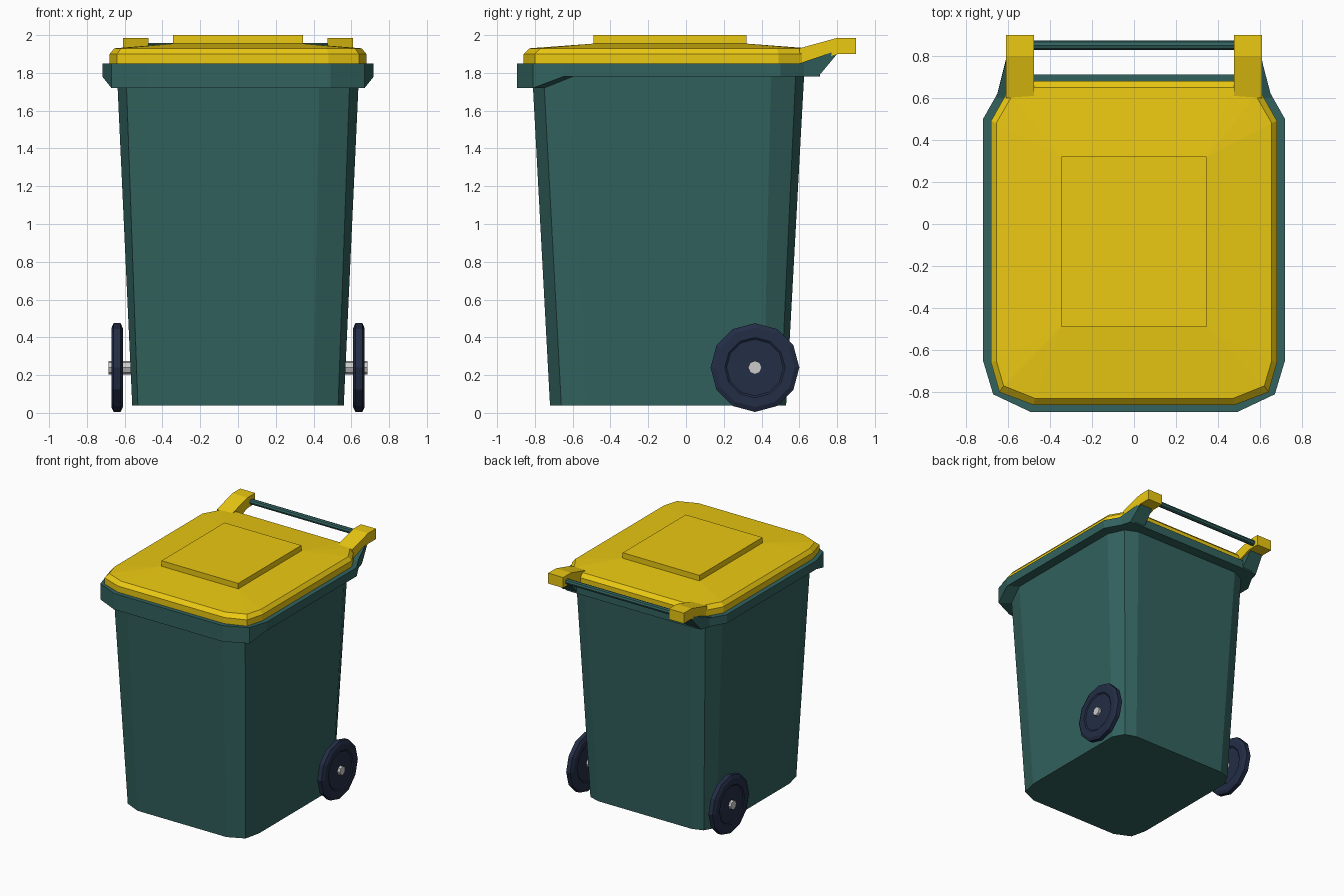
import bpy, bmesh, math

if "Cube" in bpy.data.objects:
    bpy.data.objects.remove(bpy.data.objects["Cube"])


def material(name, rgb):
    m = bpy.data.materials.new(name)
    m.diffuse_color = (*rgb, 1)
    m.use_nodes = True
    m.node_tree.nodes["Principled BSDF"].inputs["Base Color"].default_value = m.diffuse_color
    return m


GREEN = material("green_plastic", (0.032, 0.122, 0.112))
YELLOW = material("yellow_plastic", (0.83, 0.58, 0.006))
RUBBER = material("dark_rubber", (0.017, 0.026, 0.061))


def loft(name, rings, mat=None):
    """Skin equal-length rings of points and cap both ends."""
    bm = bmesh.new()
    vs = [[bm.verts.new(p) for p in ring] for ring in rings]
    n = len(rings[0])
    for a, b in zip(vs, vs[1:]):
        for i in range(n):
            j = (i + 1) % n
            bm.faces.new((a[i], a[j], b[j], b[i]))
    bm.faces.new(vs[0])
    bm.faces.new(vs[-1])
    bmesh.ops.remove_doubles(bm, verts=bm.verts, dist=1e-4)
    bmesh.ops.recalc_face_normals(bm, faces=bm.faces)
    me = bpy.data.meshes.new(name)
    bm.to_mesh(me)
    bm.free()
    ob = bpy.data.objects.new(name, me)
    bpy.context.collection.objects.link(ob)
    if mat:
        me.materials.append(mat)
    return ob


def outline(half, z):
    """Mirror a right-hand outline in x; z is one height or one per point."""
    zs = z if isinstance(z, list) else [z] * len(half)
    right = [(x, y, h) for (x, y), h in zip(half, zs)]
    return right + [(-x, y, h) for x, y, h in reversed(right)]


def prism(name, profile, x_in, x_out, side, mat):
    """Extrude a (y, z) profile in x; x_out may vary per point."""
    xo = x_out if isinstance(x_out, list) else [x_out] * len(profile)
    return loft(name, [[(side * x_in, y, z) for y, z in profile],
                       [(side * x, y, z) for x, (y, z) in zip(xo, profile)]], mat)


def turned(name, profile, y, z, sides, side, mat=None):
    """Rings of (x, radius) around an axis parallel to x."""
    return loft(name, [[(side * x, y + r * math.sin(math.tau * i / sides),
                         z + r * math.cos(math.tau * i / sides))
                        for i in range(sides)] for x, r in profile], mat)


# Tapered body with overhanging rim, deeper at the front
base = [(0.40, -0.72), (0.53, -0.66), (0.56, -0.53), (0.56, 0.41), (0.51, 0.50), (0.42, 0.53)]
neck = [(0.43, -0.81), (0.59, -0.75), (0.64, -0.60), (0.64, 0.45), (0.58, 0.58), (0.48, 0.625)]
rim = [(0.49, -0.895), (0.67, -0.81), (0.718, -0.65), (0.718, 0.50), (0.65, 0.62), (0.58, 0.71)]
skirt = [1.72, 1.72, 1.78, 1.78, 1.78, 1.78]
loft("bin_body", [outline(base, 0.04), outline(neck, skirt),
                  outline(rim, skirt), outline(rim, 1.85)], GREEN)

# Lid with bevelled edge and gently rising top
lid_low = [(0.48, -0.86), (0.64, -0.80), (0.68, -0.66), (0.68, 0.49), (0.59, 0.65), (0.47, 0.68)]
lid_top = [(0.47, -0.83), (0.62, -0.77), (0.655, -0.65), (0.655, 0.48), (0.58, 0.61), (0.47, 0.65)]
panel = [(0.345, -0.49)] * 3 + [(0.345, 0.32)] * 3
loft("lid", [outline(lid_low, 1.85), outline(lid_low, 1.90),
             outline(lid_top, 1.93), outline(panel, 1.955)], YELLOW)

# Raised panel on the lid
square = [(0.345, -0.49), (0.345, 0.32)]
loft("lid_panel", [outline(square, 1.945), outline(square, 2.0)], YELLOW)

# Hinge arms, brackets and wheels on both sides
arm = [(0.60, 1.86), (0.60, 1.93), (0.80, 1.985), (0.90, 1.985), (0.90, 1.90), (0.80, 1.90), (0.66, 1.85)]
bracket = [(0.60, 1.78), (0.70, 1.78), (0.80, 1.90), (0.79, 1.915), (0.60, 1.85)]
tyre = [(0.617, 0.15), (0.61, 0.16), (0.61, 0.21), (0.622, 0.235),
        (0.658, 0.235), (0.67, 0.21), (0.67, 0.16), (0.663, 0.15)]
for label, s in (("left", -1), ("right", 1)):
    prism("lid_arm_" + label, arm, 0.475, 0.61, s, YELLOW)
    prism("handle_bracket_" + label, bracket, 0.49,
          [0.655, 0.625, 0.605, 0.605, 0.655], s, GREEN)
    turned("wheel_" + label, tyre, 0.365, 0.24, 12, s, RUBBER)

# Handle bar between the arms, and the wheel axle
turned("handle_bar", [(-0.49, 0.022), (0.49, 0.022)], 0.85, 1.935, 8, 1, GREEN)
turned("axle", [(-0.685, 0.036), (0.685, 0.036)], 0.365, 0.24, 8, 1)
